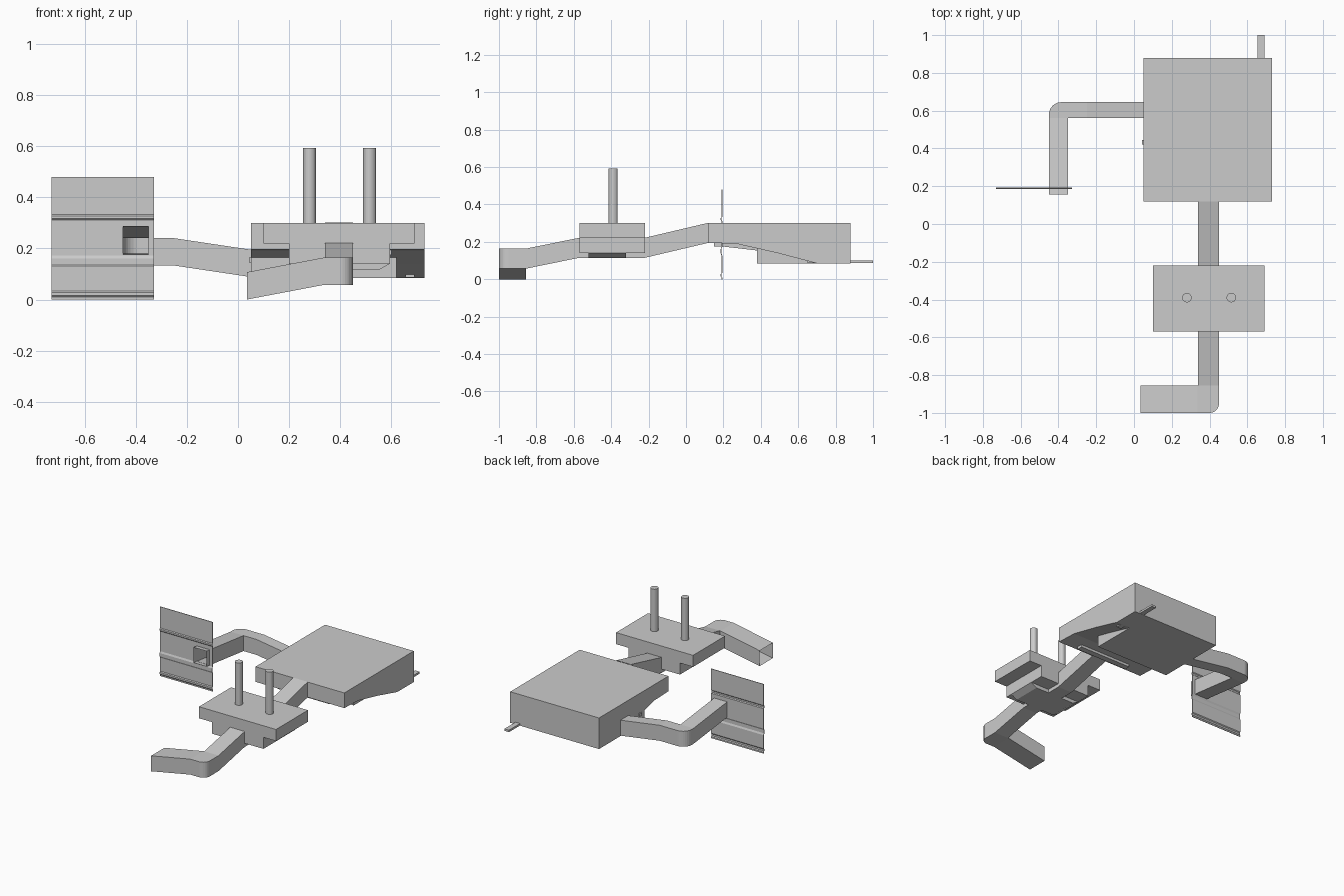
import bpy, bmesh, math
from mathutils import Vector

if "Cube" in bpy.data.objects:
    bpy.data.objects.remove(bpy.data.objects["Cube"])


def make(name, bm):
    bmesh.ops.remove_doubles(bm, verts=bm.verts, dist=1e-5)
    bmesh.ops.recalc_face_normals(bm, faces=bm.faces)
    me = bpy.data.meshes.new(name)
    bm.to_mesh(me)
    bm.free()
    ob = bpy.data.objects.new(name, me)
    bpy.context.collection.objects.link(ob)
    return ob


def extrude(name, profile, direction):
    """Closed solid from a 3D outline pushed along a direction."""
    bm = bmesh.new()
    face = bm.faces.new([bm.verts.new(p) for p in profile])
    res = bmesh.ops.extrude_face_region(bm, geom=[face], use_keep_orig=True)
    for v in res["geom"]:
        if isinstance(v, bmesh.types.BMVert):
            v.co += Vector(direction)
    return make(name, bm)


def box(name, x0, x1, y0, y1, z0, z1):
    return extrude(name, [(x0, y0, z0), (x1, y0, z0), (x1, y1, z0), (x0, y1, z0)],
                   (0, 0, z1 - z0))


def arc(cx, cy, r, a0, a1, n=8):
    return [(cx + r * math.cos(math.radians(a0 + (a1 - a0) * i / n)),
             cy + r * math.sin(math.radians(a0 + (a1 - a0) * i / n))) for i in range(n + 1)]


def duct(name, stations, height=0.107):
    """Open-ended rectangular duct; each station = (outer xy, inner xy, bottom z)."""
    bm = bmesh.new()
    rings = []
    for o, i, z in stations:
        rings.append([(*o, z), (*i, z), (*i, z + height), (*o, z + height)])
    for a, b in zip(rings, rings[1:]):
        for k in range(4):
            quad = [a[k], a[(k + 1) % 4], b[(k + 1) % 4], b[k]]
            pts = list(dict.fromkeys(quad))
            if len(pts) > 2:
                bm.faces.new([bm.verts.new(p) for p in pts])
    return make(name, bm)


# Main air unit: deep box with a stepped sloping underside
side = [(0.12, 0.30), (0.12, 0.195), (0.27, 0.19), (0.49, 0.14), (0.70, 0.085),
        (0.88, 0.085), (0.88, 0.30)]
extrude("air_unit_body", [(0.05, y, z) for y, z in side], (0.68, 0, 0))
box("air_unit_sump", 0.05, 0.62, 0.38, 0.88, 0.085, 0.20)
box("air_unit_lip", 0.20, 0.60, 0.15, 0.19, 0.175, 0.20)
box("drain_pipe", 0.655, 0.69, 0.65, 1.0, 0.086, 0.10)
box("side_nub", 0.043, 0.06, 0.42, 0.445, 0.145, 0.165)

# Pipe junction unit with overhanging top and tapered base
box("junction_top", 0.10, 0.69, -0.57, -0.22, 0.22, 0.30)
box("junction_lower", 0.20, 0.594, -0.57, -0.22, 0.14, 0.221)
extrude("junction_base", [(x, -0.52, z) for x, z in
        [(0.20, 0.14), (0.594, 0.14), (0.55, 0.115), (0.245, 0.115)]], (0, 0.20, 0))
for i, x in enumerate((0.28, 0.515)):
    bpy.ops.mesh.primitive_cylinder_add(vertices=20, radius=0.025, depth=0.30,
                                        location=(x, -0.39, 0.443))
    bpy.context.object.name = f"riser_pipe_{i + 1}"

# Duct from the main unit through the junction to the front outlet
L, R = 0.34, 0.45
run = [((R, y), (L, y), z) for y, z in
       [(0.12, 0.195), (-0.22, 0.115), (-0.57, 0.115), (-0.855, 0.057)]]
run += [(p, (L, -0.855), 0.057) for p in arc(0.40, -0.95, 0.05, 0, -90)]
run += [((0.335, -1.0), (0.335, -0.855), 0.057), ((0.035, -1.0), (0.035, -0.855), 0.0)]
duct("front_duct", run)

# Duct from the left of the main unit to the wall panel
run = [((x, 0.645), (x, 0.56), z) for x, z in [(0.05, 0.088), (-0.25, 0.133), (-0.35, 0.133)]]
run += [(p, (-0.35, 0.56), 0.133) for p in arc(-0.385, 0.58, 0.065, 90, 180)]
run += [((-0.45, 0.56), (-0.35, 0.56), 0.133), ((-0.45, 0.155), (-0.35, 0.155), 0.18)]
duct("side_duct", run)

# Ribbed wall panel with an opening for the duct
front = [(0.19, 0.0)]
for z, w in [(0.022, 0.024), (0.15, 0.045), (0.322, 0.022)]:
    front += [(0.19, z - w / 2), (0.185, z - w / 4), (0.185, z + w / 4), (0.19, z + w / 2)]
front.append((0.19, 0.48))
outline = front + [(y + 0.004, z) for y, z in reversed(front)]
panel = extrude("wall_panel", [(-0.73, y, z) for y, z in outline], (0.402, 0, 0))
cutter = box("duct_cutter", -0.45, -0.35, 0.1, 0.3, 0.177, 0.284)
cutter.hide_render = True
mod = panel.modifiers.new("duct_opening", "BOOLEAN")
mod.object = cutter
mod.operation = "DIFFERENCE"
bpy.context.view_layer.objects.active = panel
bpy.ops.object.modifier_apply(modifier=mod.name)
bpy.data.objects.remove(cutter)
